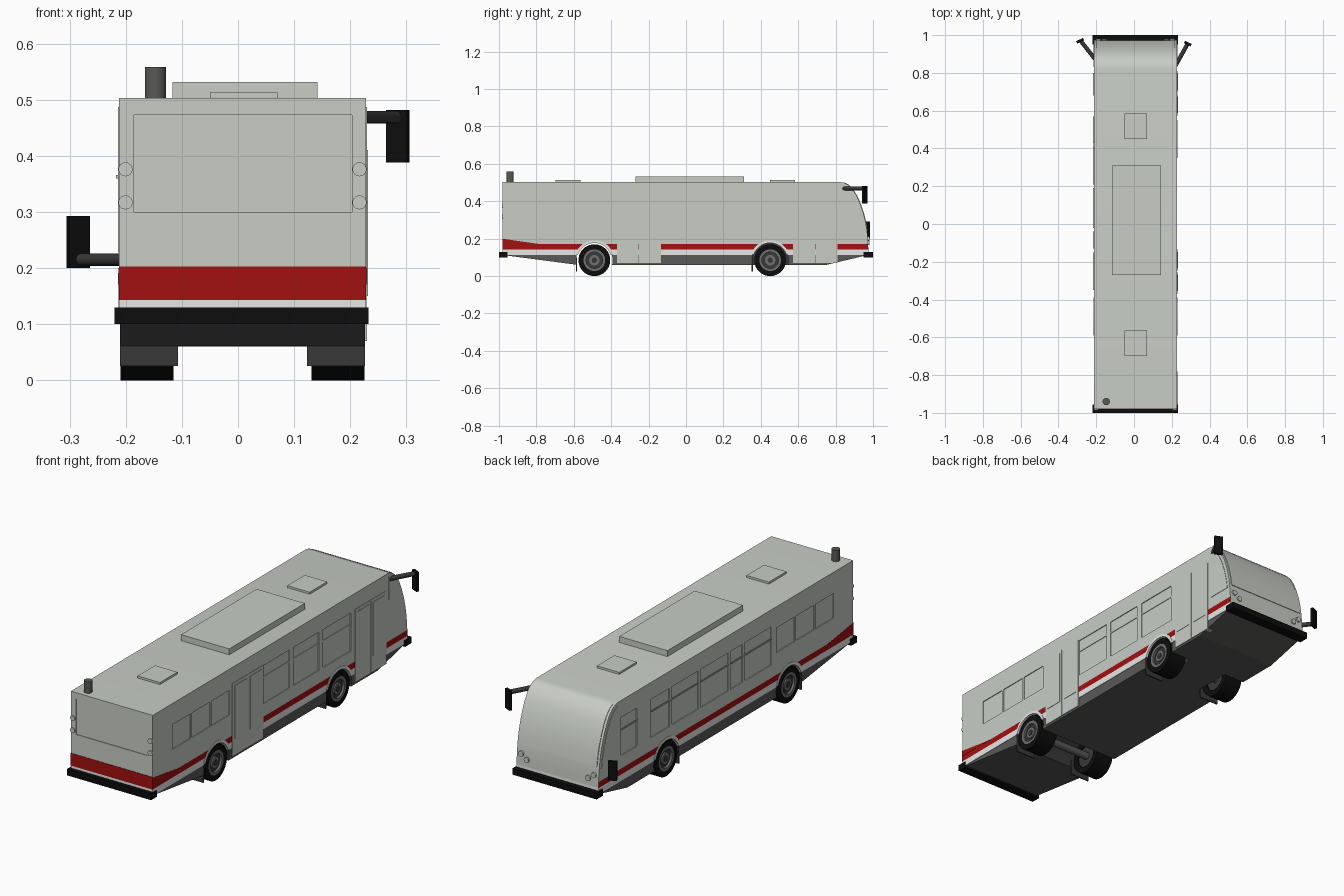
import bpy, bmesh, math
from mathutils import Vector, Matrix

if "Cube" in bpy.data.objects:
    bpy.data.objects.remove(bpy.data.objects["Cube"])

CX, HALF = 0.008, 0.22            # body centre line and half width
LEFT, RIGHT = CX + HALF, CX - HALF
WHEELS_Y, WHEEL_R = (-0.49, 0.45), 0.085


def material(name, r, g, b):
    m = bpy.data.materials.new(name)
    m.use_nodes = True
    m.diffuse_color = (r, g, b, 1)
    m.node_tree.nodes["Principled BSDF"].inputs["Base Color"].default_value = (r, g, b, 1)
    return m


PAINT = material("pale grey paint", 0.58, 0.61, 0.56)
WHITE = material("white trim", 0.85, 0.86, 0.85)
RED = material("red stripe", 0.36, 0.005, 0.005)
CHASSIS = material("chassis grey", 0.1, 0.1, 0.097)
FLAP = material("dark rubber", 0.04, 0.04, 0.04)
BLACK = material("black", 0.004, 0.004, 0.004)
RIM = material("rim grey", 0.16, 0.16, 0.16)


def finish(name, bm, *mats):
    bmesh.ops.recalc_face_normals(bm, faces=bm.faces)
    me = bpy.data.meshes.new(name)
    bm.to_mesh(me)
    bm.free()
    for m in mats:
        me.materials.append(m)
    ob = bpy.data.objects.new(name, me)
    bpy.context.collection.objects.link(ob)
    return ob


def smooth(ob):
    bpy.ops.object.select_all(action="DESELECT")
    ob.select_set(True)
    bpy.context.view_layer.objects.active = ob
    bpy.ops.object.shade_smooth_by_angle(angle=math.radians(35))
    return ob


def add_box(bm, x, y, z):
    size = [b - a for a, b in (x, y, z)]
    mid = [(a + b) / 2 for a, b in (x, y, z)]
    bmesh.ops.create_cube(bm, size=1, matrix=Matrix.Translation(mid) @ Matrix.Diagonal((*size, 1)))


def box(name, x, y, z, mat):
    bm = bmesh.new()
    add_box(bm, x, y, z)
    return finish(name, bm, mat)


def add_rod(bm, a, b, r, sides=32):
    a, b = Vector(a), Vector(b)
    turn = (b - a).to_track_quat("Z", "Y").to_matrix().to_4x4()
    bmesh.ops.create_cone(bm, cap_ends=True, segments=sides, radius1=r, radius2=r,
                          depth=(b - a).length, matrix=Matrix.Translation((a + b) / 2) @ turn)


def rod(name, a, b, r, mat, sides=32):
    bm = bmesh.new()
    add_rod(bm, a, b, r, sides)
    return smooth(finish(name, bm, mat))


def extrude(profile, x0, x1):
    """Prism from a (y, z) outline between two x positions."""
    bm = bmesh.new()
    face = bm.faces.new([bm.verts.new((x0, y, z)) for y, z in profile])
    new = bmesh.ops.extrude_face_region(bm, geom=[face])["geom"]
    bmesh.ops.translate(bm, vec=(x1 - x0, 0, 0), verts=[v for v in new if isinstance(v, bmesh.types.BMVert)])
    return bm


def ring(name, side, y, z, r_in, r_out, x0, x1, mat, start=0, end=360, steps=40):
    """Flat band around an axle, full or partial."""
    angles = [math.radians(start + (end - start) * i / steps) for i in range(steps + 1)]
    bm = bmesh.new()
    rows = [[bm.verts.new((x, y + r * math.cos(a), z + r * math.sin(a)))
             for x, r in ((x0, r_in), (x1, r_in), (x1, r_out), (x0, r_out))] for a in angles]
    for p, q in zip(rows, rows[1:]):
        for i in range(4):
            bm.faces.new((p[i], p[(i + 1) % 4], q[(i + 1) % 4], q[i]))
    bmesh.ops.remove_doubles(bm, verts=bm.verts, dist=1e-5)
    return smooth(finish(name, bm, mat))


def cut(ob, cutter):
    mod = ob.modifiers.new("cut", "BOOLEAN")
    mod.operation, mod.solver, mod.object = "DIFFERENCE", "EXACT", cutter
    mod.material_mode = "TRANSFER"
    bpy.context.view_layer.objects.active = ob
    bpy.ops.object.modifier_apply(modifier=mod.name)


# Body shell with curved windscreen end, coloured in bands by height
nose = [(0.82, 0.503), (0.845, 0.499), (0.868, 0.487), (0.89, 0.465), (0.912, 0.43),
        (0.932, 0.385), (0.949, 0.335), (0.961, 0.285), (0.968, 0.24), (0.973, 0.19)]
bm = extrude([(-0.98, 0.112), (-0.98, 0.503)] + nose + [(0.976, 0.112)], RIGHT, LEFT)
for z in (0.143, 0.172):
    bmesh.ops.bisect_plane(bm, geom=bm.verts[:] + bm.edges[:] + bm.faces[:],
                           plane_co=(0, 0, z), plane_no=(0, 0, 1))
bm.normal_update()
for f in bm.faces:
    z = f.calc_center_median().z
    if z < 0.143:
        f.material_index = 1
    elif z < 0.172 and abs(f.normal.y) < 0.5:
        f.material_index = 2
body = finish("body", bm, PAINT, WHITE, RED)

# Chassis with sloping overhangs
chassis = finish("chassis", extrude([(-0.975, 0.112), (-0.58, 0.06), (0.75, 0.06), (0.97, 0.112)],
                                    RIGHT + 0.002, LEFT - 0.002), CHASSIS)

# Wheel wells
bm = bmesh.new()
for y in WHEELS_Y:
    for side in (-1, 1):
        inner = 0.105 if y > 0 else 0.0
        if inner:
            add_rod(bm, (CX + side * inner, y, WHEEL_R), (CX + side * 0.3, y, WHEEL_R), 0.098, 48)
    if y < 0:
        add_rod(bm, (CX - 0.3, y, WHEEL_R), (CX + 0.3, y, WHEEL_R), 0.098, 48)
wells = finish("wheel_well_cutter", bm, FLAP)

# Shallow recesses for the side and rear windows
bm = bmesh.new()
left_windows = [(-0.13, 0.07), (0.1, 0.295), (0.325, 0.54)]
right_windows = [(-0.35, -0.15), (-0.13, -0.04), (-0.02, 0.19), (0.21, 0.41), (0.43, 0.57), (0.68, 0.8)]
rear_windows = [(-0.83, -0.69), (-0.68, -0.54), (-0.53, -0.39)]
for edge, windows in ((LEFT, left_windows), (RIGHT, right_windows)):
    for y in windows:
        add_box(bm, (edge - 0.004, edge + 0.004), y, (0.235, 0.42))
    for y in rear_windows:
        add_box(bm, (edge - 0.004, edge + 0.004), y, (0.28, 0.40))
add_box(bm, (-0.185, 0.203), (-0.99, -0.977), (0.30, 0.473))
recesses = finish("window_cutter", bm, PAINT)

cut(body, wells)
cut(body, recesses)
cut(chassis, wells)
for helper in (wells, recesses):
    bpy.data.objects.remove(helper)
smooth(body)

# Window divider bars
for edge, windows in ((LEFT, left_windows), (RIGHT, right_windows)):
    for a, b in windows:
        box("window_transom", (edge - 0.005, edge - 0.001), (a, b), (0.36, 0.366), PAINT)

# Windscreen and corner windows as thin plates
screen = [(y + 0.003, z + 0.001) for y, z in nose[1:-1]]
smooth(finish("windscreen", extrude(screen + [(0.9, 0.24), (0.83, 0.45)], RIGHT + 0.012, LEFT - 0.012), PAINT))
corner = [(y - 0.014, z - 0.012) for y, z in nose[1:-1]] + [(0.832, 0.228)]
for edge in (LEFT, RIGHT):
    finish("corner_window", extrude(corner, edge - 0.002, edge + 0.002), PAINT)

# Red stripe rising at the tail
box("rear_stripe", (RIGHT, LEFT), (-0.982, -0.979), (0.143, 0.203), RED)
for edge in (LEFT, RIGHT):
    finish("stripe_wedge", extrude([(-0.982, 0.171), (-0.982, 0.2), (-0.78, 0.171)],
                                   edge - 0.001, edge + 0.001), RED)

# Passenger doors with two leaves each, on the left side
for start in (-0.37, 0.573):
    for i in range(2):
        a = start + i * 0.12
        box("door_leaf", (LEFT - 0.03, LEFT + 0.002), (a, a + 0.117), (0.07, 0.425), PAINT)
        box("door_glass", (LEFT, LEFT + 0.004), (a + 0.014, a + 0.103), (0.15, 0.41), PAINT)

# Bumpers
box("rear_bumper", (-0.22, 0.233), (-1.0, -0.955), (0.1, 0.13), BLACK)
box("front_bumper", (-0.22, 0.233), (0.95, 1.0), (0.1, 0.13), BLACK)

# Roof equipment
box("air_conditioner", (-0.117, 0.142), (-0.27, 0.31), (0.5, 0.532), PAINT)
for y in (-0.632, 0.517):
    box("roof_hatch", (-0.05, 0.07), (y - 0.067, y + 0.067), (0.5, 0.513), PAINT)
rod("exhaust", (-0.147, -0.94, 0.49), (-0.147, -0.94, 0.558), 0.019, CHASSIS)

# Round lamps
for side in (-1, 1):
    x = CX + side * 0.2085
    for z in (0.317, 0.376):
        rod("tail_lamp", (x, -0.97, z), (x, -0.985, z), 0.0125, PAINT, 24)
    for dx, z in ((0.195, 0.2), (0.165, 0.178)):
        x = CX + side * dx
        rod("headlamp", (x, 0.96, z), (x, 0.98, z), 0.013, PAINT, 24)

# Wheels, arches and mud flaps
for y in WHEELS_Y:
    rod("axle", (CX - 0.15, y, WHEEL_R), (CX + 0.15, y, WHEEL_R), 0.018, CHASSIS, 16)
    for side in (-1, 1):
        def at(d):
            return CX + side * d
        ring("tyre", side, y, WHEEL_R, 0.056, WHEEL_R, at(0.123), at(0.217), BLACK)
        rod("wheel_disc", (at(0.13), y, WHEEL_R), (at(0.207), y, WHEEL_R), 0.057, FLAP)
        ring("rim", side, y, WHEEL_R, 0.044, 0.058, at(0.2), at(0.218), RIM)
        ring("hub_ring", side, y, WHEEL_R, 0.014, 0.028, at(0.2), at(0.214), RIM)
        rod("hub", (at(0.2), y, WHEEL_R), (at(0.217), y, WHEEL_R), 0.014, FLAP, 16)
        ring("wheel_arch", side, y, WHEEL_R, 0.092, 0.106, at(0.2), at(0.222), WHITE, 18, 162)
        box("mud_flap", sorted((at(0.115), at(0.218))), (y - 0.099, y - 0.093), (0.025, 0.1), FLAP)

# Mirrors on arms
for name, base, tip, z0, z1, tilt in (
        ("right", (-0.2, 0.865, 0.215), (-0.28, 0.967, 0.215), 0.2, 0.293, 25),
        ("left", (0.215, 0.83, 0.469), (0.283, 0.952, 0.469), 0.388, 0.482, -25)):
    rod(name + "_mirror_arm", base, tip, 0.011, FLAP, 16)
    mirror = box(name + "_mirror", (-0.02, 0.02), (-0.007, 0.007), (z0, z1), BLACK)
    mirror.location = (tip[0] - 0.005 if tilt > 0 else tip[0] + 0.002, tip[1] + 0.003, 0)
    mirror.rotation_euler.z = math.radians(tilt)
